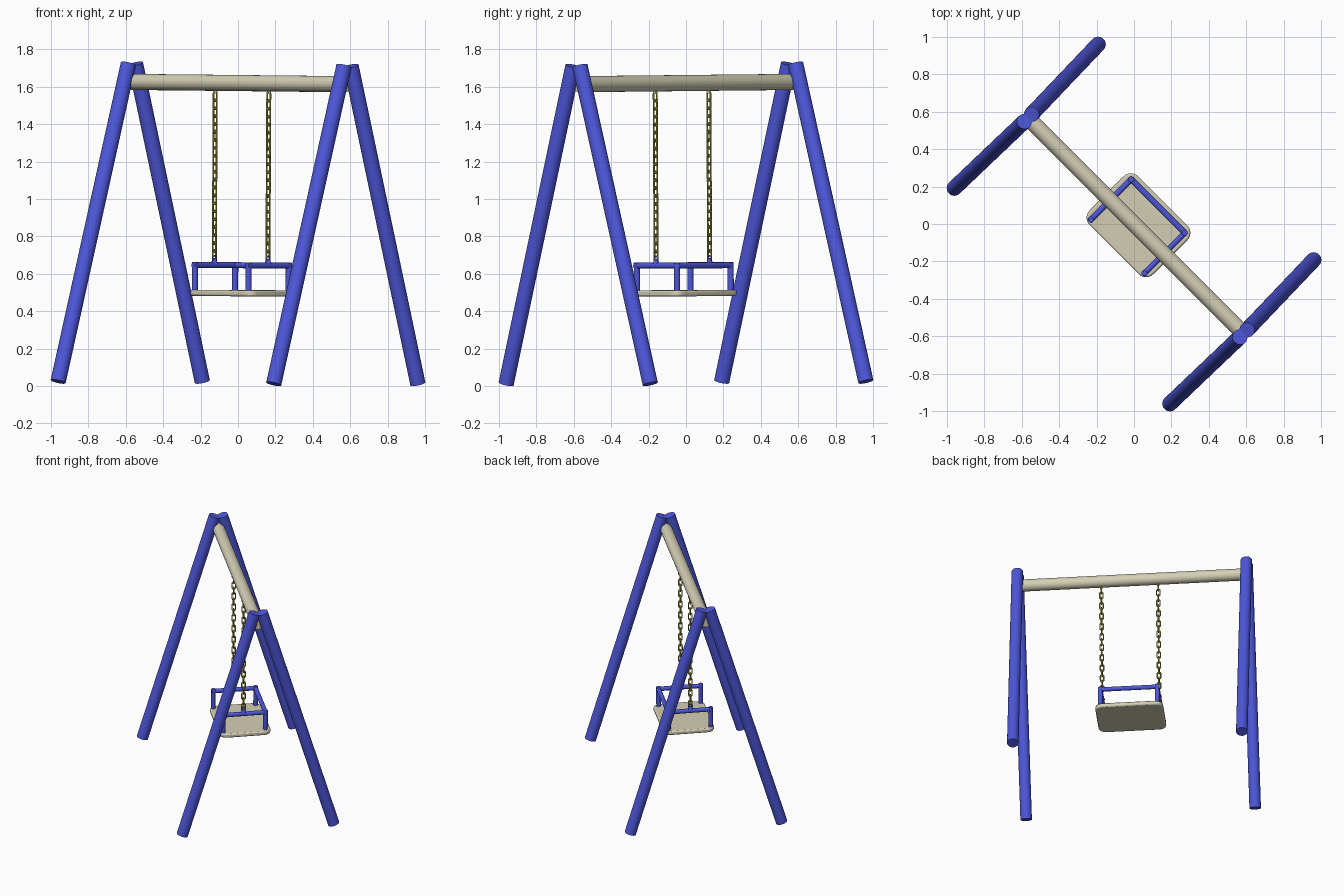
import bpy, bmesh, math
from mathutils import Matrix, Vector

if "Cube" in bpy.data.objects:
    bpy.data.objects.remove(bpy.data.objects["Cube"])

# The swing stands diagonally and leans very slightly along its beam
PLACE = Matrix.Rotation(math.radians(-45), 4, 'Z') @ Matrix.Rotation(0.0075, 4, 'Y')


def material(name, color):
    m = bpy.data.materials.new(name)
    m.use_nodes = True
    m.diffuse_color = color
    m.node_tree.nodes["Principled BSDF"].inputs["Base Color"].default_value = color
    return m


BLUE = material("blue paint", (0.075, 0.095, 0.70, 1))
CREAM = material("cream wood", (0.66, 0.62, 0.46, 1))
GOLD = material("gold chain", (0.40, 0.35, 0.04, 1))


def finish(obj, mat, bevel=0):
    obj.data.materials.append(mat)
    obj.matrix_world = PLACE
    bpy.ops.object.select_all(action='DESELECT')
    obj.select_set(True)
    bpy.context.view_layer.objects.active = obj
    if obj.type == 'CURVE':
        bpy.ops.object.convert(target='MESH')
    if bevel:
        mod = obj.modifiers.new("soft edge", 'BEVEL')
        mod.width = bevel
        mod.segments = 2
        mod.limit_method = 'ANGLE'
        mod.angle_limit = math.radians(50)
    bpy.ops.object.shade_smooth_by_angle(angle=math.radians(40))


def add_mesh(name, bm, mat, bevel=0):
    mesh = bpy.data.meshes.new(name)
    bm.to_mesh(mesh)
    bm.free()
    obj = bpy.data.objects.new(name, mesh)
    bpy.context.collection.objects.link(obj)
    finish(obj, mat, bevel)


def rod(name, a, b, radius, mat, sides=24, bevel=0, tip=None):
    a, b = Vector(a), Vector(b)
    d = b - a
    m = Matrix.Translation((a + b) / 2) @ d.to_track_quat('Z', 'Y').to_matrix().to_4x4()
    bm = bmesh.new()
    bmesh.ops.create_cone(bm, cap_ends=True, segments=sides, radius1=radius,
                          radius2=radius if tip is None else tip,
                          depth=d.length, matrix=m)
    add_mesh(name, bm, mat, bevel)


def links(name, centers, length, width, wire, mat):
    # Stadium-shaped wire loops, each turned a quarter from the last
    cu = bpy.data.curves.new(name, 'CURVE')
    cu.dimensions = '3D'
    cu.bevel_depth = wire
    cu.bevel_resolution = 1
    n, r = 14, width / 2
    for i, c in enumerate(centers):
        sp = cu.splines.new('POLY')
        sp.points.add(n - 1)
        sp.use_cyclic_u = True
        for k, p in enumerate(sp.points):
            t = 2 * math.pi * (k + 0.5) / n
            side = r * math.cos(t)
            up = r * math.sin(t) + math.copysign(length / 2 - r, math.sin(t))
            off = (side, 0, up) if i % 2 else (0, side, up)
            p.co = (*(Vector(c) + Vector(off)), 1)
    obj = bpy.data.objects.new(name, cu)
    bpy.context.collection.objects.link(obj)
    finish(obj, mat)


# A-frame legs
for u, end in ((-1, "right"), (1, "left")):
    for v, face in ((-1, "front"), (1, "back")):
        rod(f"{end}_{face}_leg", (0.815 * u, 0.545 * v, 0.018),
            (0.815 * u, 0.027 * v, 1.717), 0.041, BLUE)

# Top beam
rod("top_beam", (-0.81, 0, 1.62), (0.80, 0, 1.62), 0.043, CREAM)

# Seat board with rounded corners
CU, CV, HU, HV, R = 0.018, 0.012, 0.241, 0.184, 0.055
bm = bmesh.new()
outline = []
for q, (su, sv) in enumerate(((1, 1), (-1, 1), (-1, -1), (1, -1))):
    for k in range(7):
        t = math.pi / 2 * (q + k / 6)
        outline.append(bm.verts.new((CU + su * (HU - R) + R * math.cos(t),
                                     CV + sv * (HV - R) + R * math.sin(t), 0.481)))
base = bm.faces.new(outline)
top = bmesh.ops.extrude_face_region(bm, geom=[base])
bmesh.ops.translate(bm, vec=(0, 0, 0.032),
                    verts=[g for g in top["geom"] if isinstance(g, bmesh.types.BMVert)])
bmesh.ops.recalc_face_normals(bm, faces=bm.faces)
add_mesh("seat_board", bm, CREAM, 0.009)

# Guard rail around three sides, with corner posts
RAIL = 0.645
U0, U1, V0, V1 = -0.184, 0.221, -0.146, 0.158
rod("back_rail", (U0, V1, RAIL), (U1, V1, RAIL), 0.016, BLUE, 16)
for u, side in ((U0, "right"), (U1, "left")):
    rod(f"{side}_rail", (u, V0 - 0.012, RAIL), (u, V1, RAIL), 0.016, BLUE, 16)
    for v, face in ((V0, "front"), (V1, "back")):
        rod(f"{side}_{face}_post", (u, v, 0.505), (u, v, 0.663), 0.0165, BLUE, 16, 0.004)

    # Chain with its fixings
    rod(f"{side}_chain_mount", (u, 0, 0.655), (u, 0, 0.682), 0.019, BLUE, 16, tip=0.008)
    links(f"{side}_chain_eye", [(u, 0, 0.68)], 0.032, 0.026, 0.005, BLUE)
    count, low, high = 21, 0.70, 1.548
    links(f"{side}_chain", [(u, 0, low + (high - low) * i / (count - 1)) for i in range(count)],
          0.054, 0.025, 0.005, GOLD)
    rod(f"{side}_beam_hook", (u, 0, 1.562), (u, 0, 1.59), 0.009, CREAM, 12)
